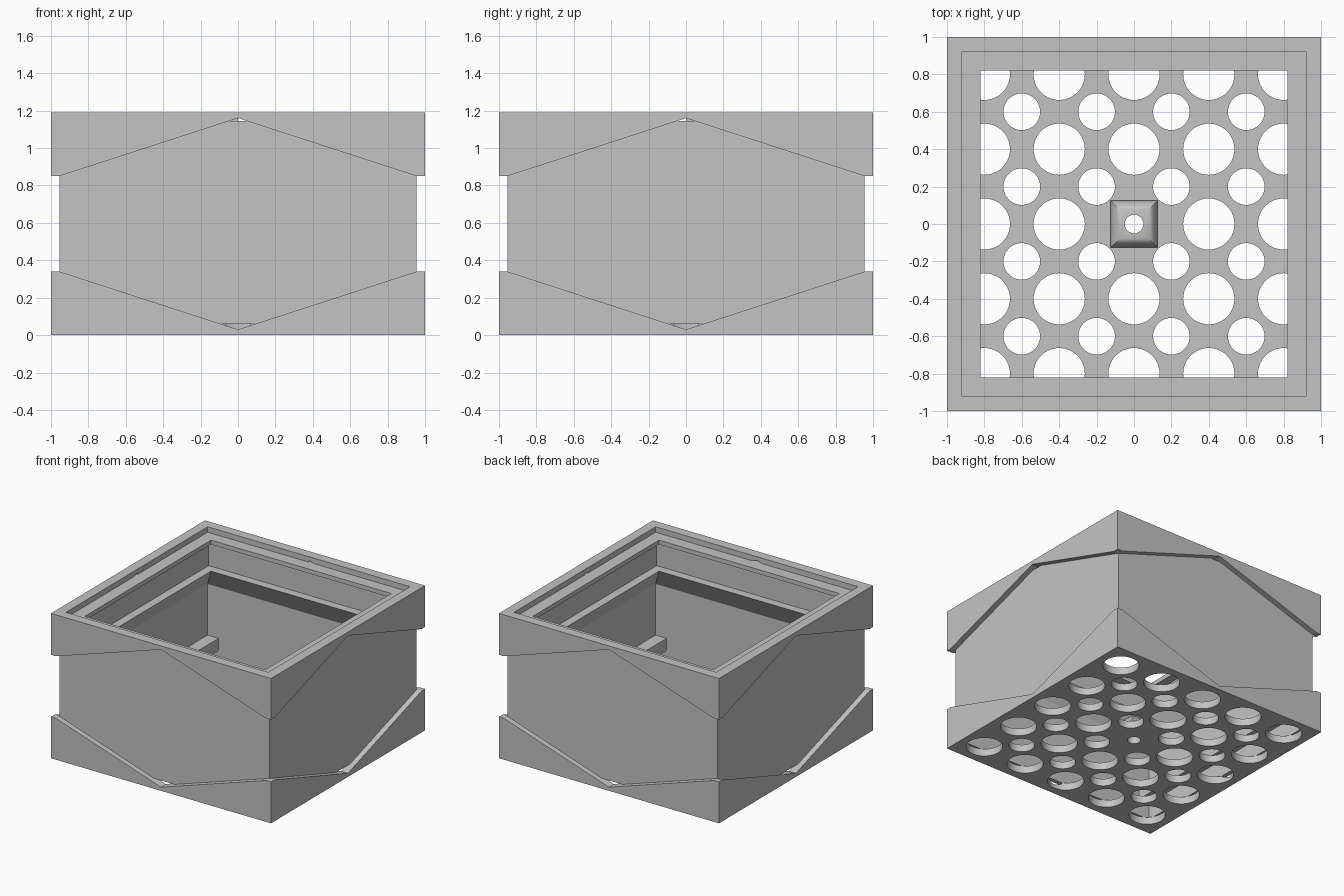
import bpy, bmesh, math
from mathutils import Matrix

if "Cube" in bpy.data.objects:
    bpy.data.objects.remove(bpy.data.objects["Cube"])

grey = bpy.data.materials.new("plain grey")
grey.diffuse_color = (0.55, 0.55, 0.55, 1)
grey.use_nodes = True
grey.node_tree.nodes["Principled BSDF"].inputs["Base Color"].default_value = grey.diffuse_color


def finish(name, bm):
    bmesh.ops.recalc_face_normals(bm, faces=bm.faces)
    me = bpy.data.meshes.new(name)
    bm.to_mesh(me)
    bm.free()
    ob = bpy.data.objects.new(name, me)
    bpy.context.collection.objects.link(ob)
    me.materials.append(grey)
    return ob


def square_ring(name, profile):
    """Sweep a closed (distance, height) profile round a square."""
    bm = bmesh.new()
    loops = [[bm.verts.new((sx * a, sy * a, z)) for a, z in profile]
             for sx, sy in ((1, 1), (-1, 1), (-1, -1), (1, -1))]
    n = len(profile)
    for i in range(4):
        p, q = loops[i], loops[(i + 1) % 4]
        for j in range(n):
            k = (j + 1) % n
            bm.faces.new((p[j], p[k], q[k], q[j]))
    return finish(name, bm)


def add_box(bm, lo, hi):
    size = [h - l for l, h in zip(lo, hi)]
    mid = [(h + l) / 2 for l, h in zip(lo, hi)]
    bmesh.ops.create_cube(bm, size=1, matrix=Matrix.Translation(mid) @ Matrix.Diagonal((*size, 1)))


def cut(ob, cutter):
    mod = ob.modifiers.new("cut", 'BOOLEAN')
    mod.operation = 'DIFFERENCE'
    mod.solver = 'EXACT'
    mod.object = cutter
    bpy.context.view_layer.objects.active = ob
    bpy.ops.object.modifier_apply(modifier=mod.name)


# Inner wall with panel groove, sloped lip and rebated top
square_ring("inner_wall", [(.955, .06), (.955, 1.145), (.82, 1.145), (.82, 1.11), (.89, 1.11),
                           (.89, .89), (.82, .89), (.92, .72), (.92, .06)])

# Outer frame and floor
frame = square_ring("outer_frame", [(1, .06), (1, 1.19), (.92, 1.19), (.92, .06)])
bm = bmesh.new()
add_box(bm, (-1, -1, 0), (1, 1, .06))
floor = finish("floor", bm)

# Hexagonal recesses on the four sides
hexagon = [(-1.1, .34), (-.955, .34), (0, .03), (.955, .34), (1.1, .34),
           (1.1, .85), (.955, .85), (0, 1.16), (-.955, .85), (-1.1, .85)]
for i in range(4):
    bm = bmesh.new()
    near = [bm.verts.new((x, -1.1, z)) for x, z in hexagon]
    far = [bm.verts.new((x, -.92, z)) for x, z in hexagon]
    bm.faces.new(near)
    bm.faces.new(far[::-1])
    for j in range(10):
        k = (j + 1) % 10
        bm.faces.new((near[j], far[j], far[k], near[k]))
    bmesh.ops.rotate(bm, verts=bm.verts, matrix=Matrix.Rotation(i * math.pi / 2, 3, 'Z'))
    cutter = finish("recess_cutter", bm)
    cut(frame, cutter)
    cut(floor, cutter)
    bpy.data.objects.remove(cutter)

# Central drain post, curving in towards its top
bm = bmesh.new()
rings = []
for a, z in ((.125, .05), (.125, .09), (.115, .12), (.098, .14), (.08, .15)):
    rings.append([bm.verts.new((sx * a, sy * a, z)) for sx, sy in ((1, 1), (-1, 1), (-1, -1), (1, -1))])
bm.faces.new(rings[0])
bm.faces.new(rings[-1])
for p, q in zip(rings, rings[1:]):
    for i in range(4):
        k = (i + 1) % 4
        bm.faces.new((p[i], p[k], q[k], q[i]))
post = finish("centre_post", bm)

# Drain holes: large grid, offset small grid, and the post bore
holes = [(.4 * i, .4 * j, .137) for i in range(-2, 3) for j in range(-2, 3) if i or j]
holes += [(.4 * i - .6, .4 * j - .6, .098) for i in range(4) for j in range(4)]
holes.append((0, 0, .05))
bm = bmesh.new()
for x, y, r in holes:
    bmesh.ops.create_cone(bm, cap_ends=True, segments=40, radius1=r, radius2=r, depth=.6,
                          matrix=Matrix.Translation((x, y, 0)))
cutter = finish("hole_cutter", bm)
cut(floor, cutter)
cut(post, cutter)
bpy.data.objects.remove(cutter)

# Support rails along the left and right walls
for side, name in ((-1, "left_rail"), (1, "right_rail")):
    bm = bmesh.new()
    xs = sorted((side * .82, side * .93))
    add_box(bm, (xs[0], -.925, .2), (xs[1], .925, .3))
    finish(name, bm)

# Smooth the round holes and post curve, keep the hard edges
for ob in (floor, post):
    bpy.ops.object.select_all(action='DESELECT')
    ob.select_set(True)
    bpy.context.view_layer.objects.active = ob
    bpy.ops.object.shade_smooth_by_angle(angle=math.radians(35))
